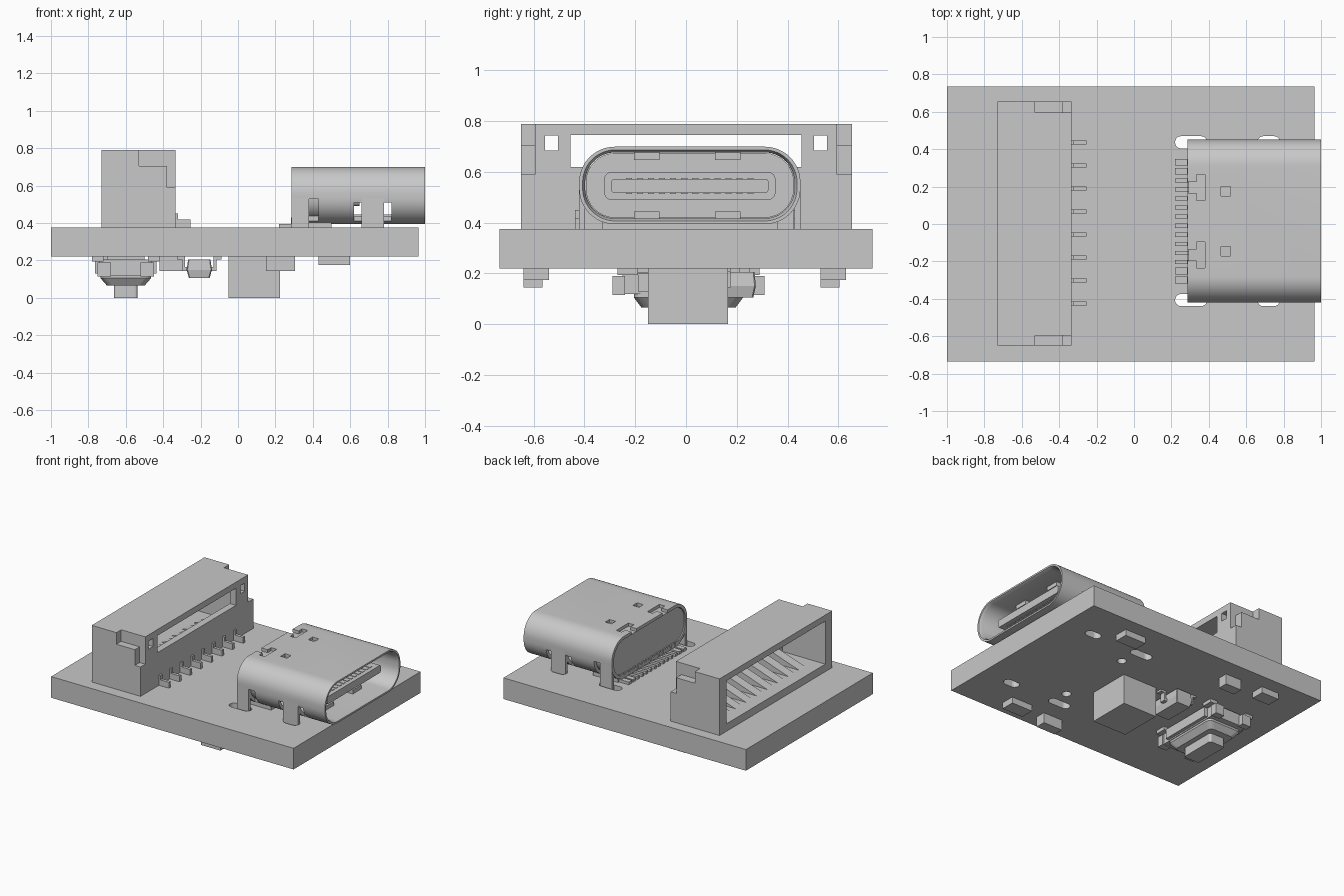
import bpy, bmesh, math
from mathutils import Matrix

if "Cube" in bpy.data.objects:
    bpy.data.objects.remove(bpy.data.objects["Cube"])

grey = bpy.data.materials.new("plain_grey")
grey.use_nodes = True
grey.diffuse_color = (0.58, 0.58, 0.58, 1)
grey.node_tree.nodes["Principled BSDF"].inputs["Base Color"].default_value = (0.58, 0.58, 0.58, 1)


def activate(obj):
    bpy.ops.object.select_all(action='DESELECT')
    obj.select_set(True)
    bpy.context.view_layer.objects.active = obj


def smooth(obj):
    activate(obj)
    bpy.ops.object.shade_smooth_by_angle(angle=math.radians(35))


def finish(name, bm):
    bmesh.ops.recalc_face_normals(bm, faces=bm.faces)
    mesh = bpy.data.meshes.new(name)
    bm.to_mesh(mesh)
    bm.free()
    mesh.materials.append(grey)
    obj = bpy.data.objects.new(name, mesh)
    bpy.context.collection.objects.link(obj)
    return obj


def boxes(name, items):
    """One object of separate boxes, each given as x, y and z ranges."""
    bm = bmesh.new()
    for x0, x1, y0, y1, z0, z1 in items:
        mat = Matrix.Translation(((x0 + x1) / 2, (y0 + y1) / 2, (z0 + z1) / 2))
        mat = mat @ Matrix.Diagonal((x1 - x0, y1 - y0, z1 - z0, 1))
        bmesh.ops.create_cube(bm, size=1, matrix=mat)
    return finish(name, bm)


def rounded(cu, cv, w, h, r, n=8):
    """Outline of a rounded rectangle."""
    pts = []
    for k, (su, sv) in enumerate([(1, 1), (-1, 1), (-1, -1), (1, -1)]):
        for i in range(n + 1):
            a = (k + i / n) * math.pi / 2
            pts.append((cu + su * (w / 2 - r) + r * math.cos(a),
                        cv + sv * (h / 2 - r) + r * math.sin(a)))
    return pts


def loft(name, rings, axis, tube=False):
    """Skin between outlines along an axis; a tube joins the last ring to the first."""
    bm = bmesh.new()
    place = {'X': lambda p, t: (t, p[0], p[1]), 'Y': lambda p, t: (p[0], t, p[1]),
             'Z': lambda p, t: (p[0], p[1], t)}[axis]
    loops = [[bm.verts.new(place(p, t)) for p in pts] for t, pts in rings]
    n = len(loops[0])
    for a, b in zip(loops, loops[1:] + (loops[:1] if tube else [])):
        for i in range(n):
            bm.faces.new((a[i], a[(i + 1) % n], b[(i + 1) % n], b[i]))
    if not tube:
        bm.faces.new(loops[0])
        bm.faces.new(loops[-1])
    return finish(name, bm)


def cut(obj, cutter):
    mod = obj.modifiers.new("cut", 'BOOLEAN')
    mod.operation, mod.solver, mod.object = 'DIFFERENCE', 'EXACT', cutter
    activate(obj)
    bpy.ops.object.modifier_apply(modifier=mod.name)
    bpy.data.objects.remove(cutter)


MID = 0.015   # centre line of the socket

# Circuit board with leg slots and peg holes
board = boxes("circuit_board", [(-1, 0.965, -0.735, 0.735, 0.22, 0.375)])
for x, w in ((0.305, 0.17), (0.72, 0.12)):
    for s in (-1, 1):
        slot = rounded(x, MID + s * 0.422, w, 0.065, 0.032)
        cut(board, loft("slot_cutter", [(0.1, slot), (0.5, slot)], 'Z'))
for y in (-0.28, 0.29):
    hole = rounded(0.35, y, 0.062, 0.062, 0.03)
    cut(board, loft("hole_cutter", [(0.1, hole), (0.5, hole)], 'Z'))

# Socket shell: rounded tube with side gaps and top windows
outer = rounded(MID, 0.547, 0.872, 0.305, 0.14, 12)
inner = rounded(MID, 0.547, 0.825, 0.26, 0.118, 12)
lip = rounded(MID, 0.547, 0.845, 0.28, 0.128, 12)
shell = loft("socket_shell", [(0.285, outer), (1.0, outer), (1.0, lip), (0.98, inner), (0.285, inner)],
             'X', tube=True)
gaps = []
for s in (-1, 1):
    y0, y1 = sorted((MID + s * 0.36, MID + s * 0.5))
    gaps += [(0.38, 0.43, y0, y1, 0.3, 0.53), (0.62, 0.66, y0, y1, 0.3, 0.51),
             (0.78, 0.82, y0, y1, 0.3, 0.51)]
    y = MID + s * 0.16
    gaps.append((0.465, 0.515, y - 0.025, y + 0.025, 0.6, 0.8))
    y = MID + s * 0.18
    gaps.append((0.335, 0.38, y - 0.07, y + 0.07, 0.6, 0.8))
    gaps.append((0.25, 0.34, y - 0.03, y + 0.03, 0.6, 0.8))
for gap in gaps:
    cut(shell, boxes("gap_cutter", [gap]))
smooth(shell)

# Shell legs dropping into the slots
legs = []
for s in (-1, 1):
    y0, y1 = sorted((MID + s * 0.412, MID + s * 0.436))
    legs += [(0.286, 0.38, y0, y1, 0.26, 0.55), (0.66, 0.78, y0, y1, 0.26, 0.55)]
boxes("shell_legs", legs)

# Socket insulator, tongue and inner springs
core = rounded(MID, 0.547, 0.82, 0.255, 0.115)
smooth(loft("socket_insulator", [(0.292, core), (0.53, core)], 'X'))
boxes("insulator_foot", [(0.3, 0.5, -0.33, 0.36, 0.375, 0.46)])
step = rounded(MID, 0.545, 0.675, 0.11, 0.03)
smooth(loft("tongue_base", [(0.5, step), (0.65, step)], 'X'))
tip = rounded(MID, 0.545, 0.62, 0.055, 0.012, 3)
loft("tongue", [(0.6, tip), (0.93, tip)], 'X')
contacts = []
for i in range(12):
    y = MID - 0.24 + i * 0.0436
    contacts.append((0.64, 0.9, y - 0.012, y + 0.012, 0.514, 0.576))
boxes("tongue_contacts", contacts)
springs = []
for y in (-0.155, 0.165):
    springs += [(0.6, 0.85, y - 0.05, y + 0.05, 0.648, 0.68),
                (0.6, 0.85, y - 0.05, y + 0.05, 0.414, 0.445)]
boxes("shell_springs", springs)

# Solder tails behind the socket
tails = []
for i in range(14):
    y = MID - 0.315 + i * 0.63 / 13
    w = 0.018 if i in (0, 1, 12, 13) else 0.011
    tails += [(0.22, 0.31, y - w, y + w, 0.375, 0.395), (0.283, 0.3, y - w, y + w, 0.375, 0.43)]
boxes("socket_tails", tails)

# Cable header: open at the back, windowed at the front, stepped ends
header = boxes("header_housing", [(-0.73, -0.335, -0.65, 0.655, 0.375, 0.79)])
cut(header, boxes("cavity_cutter", [(-0.8, -0.385, -0.57, 0.575, 0.43, 0.745)]))
cut(header, boxes("window_cutter", [(-0.45, -0.2, -0.455, 0.455, 0.62, 0.745),
                                    (-0.45, -0.2, -0.555, -0.505, 0.685, 0.744),
                                    (-0.45, -0.2, 0.505, 0.555, 0.685, 0.744)]))
for s in (-1, 1):
    y0, y1 = sorted((s * 0.595, s * 0.75))
    stair = [(-0.53, 0.9), (-0.53, 0.705), (-0.38, 0.705), (-0.38, 0.59), (-0.2, 0.59), (-0.2, 0.9)]
    cut(header, loft("step_cutter", [(y0, stair), (y1, stair)], 'Y'))

# Header contacts: low ramps inside, bent pins outside
pins = []
for i in range(8):
    y = 0.435 - i * 0.123
    pins += [(-0.337, -0.322, y - 0.011, y + 0.011, 0.38, 0.45),
             (-0.337, -0.255, y - 0.011, y + 0.011, 0.375, 0.418)]
    ramp = [(-0.65, 0.428), (-0.38, 0.428), (-0.38, 0.52)]
    loft("header_contact", [(y - 0.035, ramp), (y + 0.035, ramp)], 'Y')
boxes("header_pins", pins)

# Underside: tall block and small chips
boxes("tall_component", [(-0.05, 0.225, -0.15, 0.165, 0, 0.22)])
boxes("chip_components", [(0.43, 0.6, 0.53, 0.63, 0.175, 0.22), (0.43, 0.6, -0.64, -0.54, 0.175, 0.22),
                          (0.15, 0.305, -0.64, -0.565, 0.145, 0.22), (-0.42, -0.29, 0.53, 0.605, 0.145, 0.22),
                          (-0.72, -0.58, 0.53, 0.63, 0.175, 0.22)])

# Underside: three-legged transistor
loft("transistor_body", [(0.105, rounded(-0.207, 0.155, 0.11, 0.22, 0.005, 1)),
                         (0.15, rounded(-0.207, 0.155, 0.135, 0.24, 0.005, 1)),
                         (0.205, rounded(-0.207, 0.155, 0.12, 0.23, 0.005, 1))], 'Z')
feet = []
for x, y, s in ((-0.207, 0.155, 1), (-0.207, 0.08, -1), (-0.207, 0.23, -1)):
    for a, b, z0, z1 in ((0.06, 0.09, 0.145, 0.165), (0.077, 0.092, 0.145, 0.22), (0.08, 0.12, 0.205, 0.22)):
        x0, x1 = sorted((x + s * a, x + s * b))
        feet.append((x0, x1, y - 0.02, y + 0.02, z0, z1))
boxes("transistor_legs", feet)

# Underside: push button with frame, clips, skirt and plunger
BX, BY = -0.6, 0.01
boxes("button_base", [(BX - 0.14, BX + 0.14, BY - 0.26, BY + 0.26, 0.12, 0.205),
                      (BX - 0.1, BX + 0.1, BY - 0.2, BY + 0.2, 0.2, 0.22)])
loft("button_skirt", [(0.065, rounded(BX, BY, 0.2, 0.37, 0.03, 3)), (0.105, rounded(BX, BY, 0.27, 0.43, 0.03, 3)),
                      (0.13, rounded(BX, BY, 0.27, 0.43, 0.03, 3))], 'Z')
stem = rounded(BX, BY, 0.125, 0.27, 0.015, 3)
loft("button_plunger", [(0, stem), (0.08, stem)], 'Z')
clips = []
for sx in (-1, 1):
    x0, x1 = sorted((BX + sx * 0.135, BX + sx * 0.165))
    clips.append((x0, x1, BY - 0.2, BY + 0.2, 0.13, 0.2))
    for sy in (-1, 1):
        x0, x1 = sorted((BX + sx * 0.12, BX + sx * 0.18))
        y0, y1 = sorted((BY + sy * 0.2, BY + sy * 0.28))
        clips.append((x0, x1, y0, y1, 0.195, 0.22))
        x0, x1 = sorted((BX + sx * 0.08, BX + sx * 0.15))
        y0, y1 = sorted((BY + sy * 0.25, BY + sy * 0.3))
        clips.append((x0, x1, y0, y1, 0.115, 0.19))
boxes("button_clips", clips)
